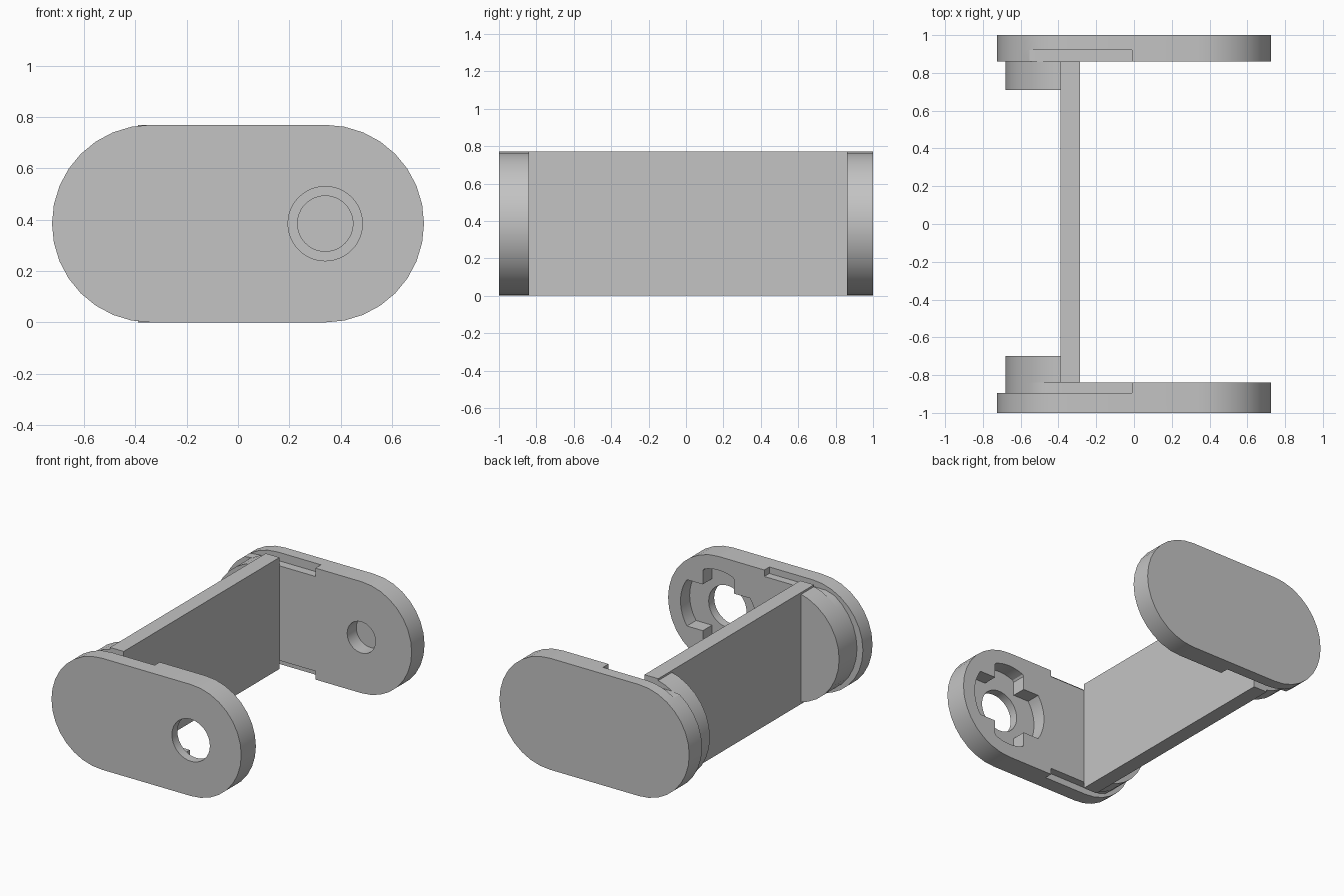
import bpy, bmesh, math

cube = bpy.data.objects.get("Cube")
if cube:
    bpy.data.objects.remove(cube, do_unlink=True)

R = 0.385          # end radius, also the mid height
CX = 0.34          # distance of the round ends from the middle
STEP = -0.01       # where the edge reliefs stop

grey = bpy.data.materials.new("plain_grey")
grey.use_nodes = True
colour = (0.55, 0.55, 0.55, 1)
grey.diffuse_color = colour
grey.node_tree.nodes["Principled BSDF"].inputs["Base Color"].default_value = colour


def arc(cx, r, start, end, n):
    """Points (x, z) on an arc, angles in degrees."""
    angles = [math.radians(start + (end - start) * i / n) for i in range(n + 1)]
    return [(cx + r * math.cos(a), R + r * math.sin(a)) for a in angles]


def circle(cx, r, n=48):
    return arc(cx, r, 0, 360, n)[:-1]


def prism(name, outline, y0, y1):
    """Extrude an x-z outline along y."""
    bm = bmesh.new()
    face = bm.faces.new([bm.verts.new((x, y0, z)) for x, z in outline])
    side = bmesh.ops.extrude_face_region(bm, geom=[face])
    for v in side["geom"]:
        if isinstance(v, bmesh.types.BMVert):
            v.co.y = y1
    bmesh.ops.recalc_face_normals(bm, faces=bm.faces)
    mesh = bpy.data.meshes.new(name)
    bm.to_mesh(mesh)
    bm.free()
    mesh.materials.append(grey)
    obj = bpy.data.objects.new(name, mesh)
    bpy.context.collection.objects.link(obj)
    return obj


def combine(target, other, operation):
    """Apply a boolean and delete the helper."""
    mod = target.modifiers.new("cut", "BOOLEAN")
    mod.operation = operation
    mod.solver = "EXACT"
    mod.object = other
    bpy.context.view_layer.objects.active = target
    bpy.ops.object.modifier_apply(modifier=mod.name)
    bpy.data.objects.remove(other, do_unlink=True)


def relieved(left_centre, half):
    """Plate outline whose left part is trimmed to a lower height."""
    left = [(x, min(max(z, R - half), R + half))
            for x, z in arc(left_centre, R, 90, 270, 16)]
    return (arc(CX, R, -90, 90, 16) + [(STEP, 2 * R), (STEP, R + half)]
            + left + [(STEP, R - half), (STEP, 0)])


stadium = arc(CX, R, -90, 90, 16) + arc(-CX, R, 90, 270, 16)

# Front plate: outer layer, relieved inner layer, through hole, cross pocket
front = prism("front_plate", stadium, -1.0, -0.895)
combine(front, prism("layer", relieved(-0.295, 0.34), -0.895, -0.84), "UNION")
combine(front, prism("hole", circle(CX, 0.145), -1.1, -0.7), "DIFFERENCE")
disc = circle(CX, 0.29, 64)
wide = [(x, min(max(z, R - 0.16), R + 0.16)) for x, z in disc]
tall = [(min(max(x, CX - 0.12), CX + 0.12), z) for x, z in disc]
for arm in (wide, tall):
    combine(front, prism("pocket", arm, -0.94, -0.7), "DIFFERENCE")

# Back plate: same idea with a blind round socket
back = prism("back_plate", stadium, 0.92, 1.0)
combine(back, prism("layer", relieved(-CX, 0.327), 0.86, 0.92), "UNION")
combine(back, prism("socket", circle(CX, 0.108), 0.7, 0.96), "DIFFERENCE")

# Connecting web with a half-round boss at each end
web = [(-0.39, 0), (-0.285, 0), (-0.285, 2 * R), (-0.39, 2 * R)]
spine = prism("connecting_web", web, -0.84, 0.86)
boss = arc(-0.295, R, 90, 270, 16)
for y0, y1 in ((-0.84, -0.70), (0.71, 0.86)):
    combine(spine, prism("boss", boss, y0, y1), "UNION")

# Smooth the round ends, keep the edges crisp
for obj in (front, back, spine):
    bpy.ops.object.select_all(action="DESELECT")
    obj.select_set(True)
    bpy.context.view_layer.objects.active = obj
    bpy.ops.object.shade_smooth_by_angle(angle=math.radians(30))
